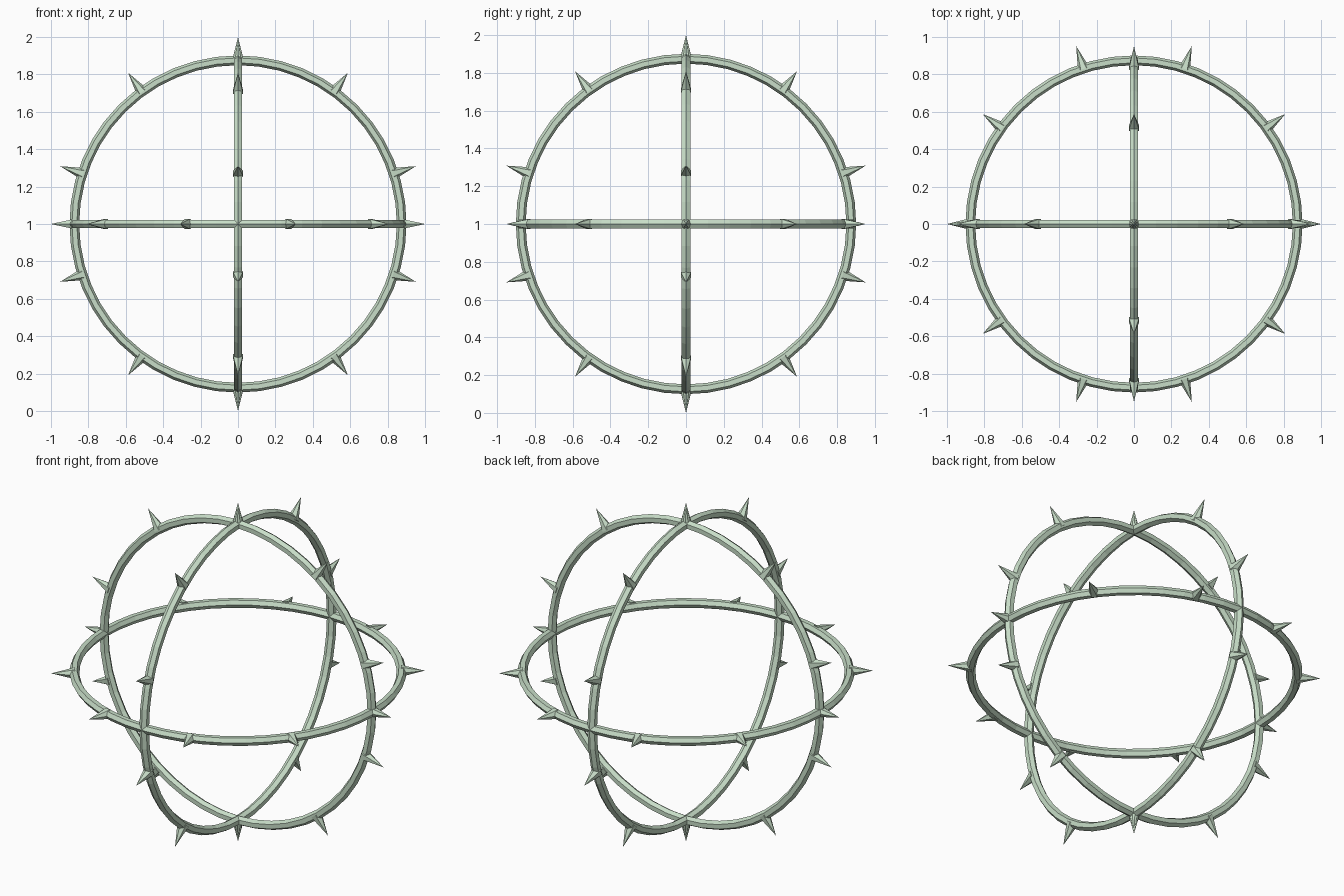
import bpy, math
from mathutils import Matrix, Vector

if "Cube" in bpy.data.objects:
    bpy.data.objects.remove(bpy.data.objects["Cube"])

CENTRE = Vector((0, 0, 1))
RING_R, TUBE_R = 0.875, 0.026
SPIKE_R, SPIKE_BASE, SPIKE_TIP = 0.032, 0.872, 1.0

mat = bpy.data.materials.new("pale_green")
mat.diffuse_color = (0.58, 0.73, 0.58, 1)
mat.use_nodes = True
mat.node_tree.nodes["Principled BSDF"].inputs["Base Color"].default_value = mat.diffuse_color


def finish(name, matrix):
    ob = bpy.context.object
    ob.name = name
    ob.matrix_world = matrix
    ob.data.materials.append(mat)


def spiked_ring(name, u, v):
    """Ring in the plane of u and v, with ten spikes starting on u."""
    n = u.cross(v)
    frame = Matrix((u, v, n)).transposed().to_4x4()
    place = Matrix.Translation(CENTRE) @ frame
    # hexagonal-section hoop
    bpy.ops.mesh.primitive_torus_add(major_radius=RING_R, minor_radius=TUBE_R,
                                     major_segments=48, minor_segments=6)
    finish(name + "_ring", place)
    # outward spikes
    length = SPIKE_TIP - SPIKE_BASE
    for i in range(10):
        bpy.ops.mesh.primitive_cone_add(vertices=6, radius1=SPIKE_R, radius2=0,
                                        depth=length)
        turn = Matrix.Rotation(i * math.tau / 10, 4, 'Z')
        out = Matrix.Translation((SPIKE_BASE + length / 2, 0, 0))
        finish(f"{name}_spike_{i + 1}",
               place @ turn @ out @ Matrix.Rotation(math.pi / 2, 4, 'Y'))


X, Y, Z = Vector((1, 0, 0)), Vector((0, 1, 0)), Vector((0, 0, 1))
spiked_ring("level", X, Y)
spiked_ring("front", Z, X)
spiked_ring("side", Z, Y)
